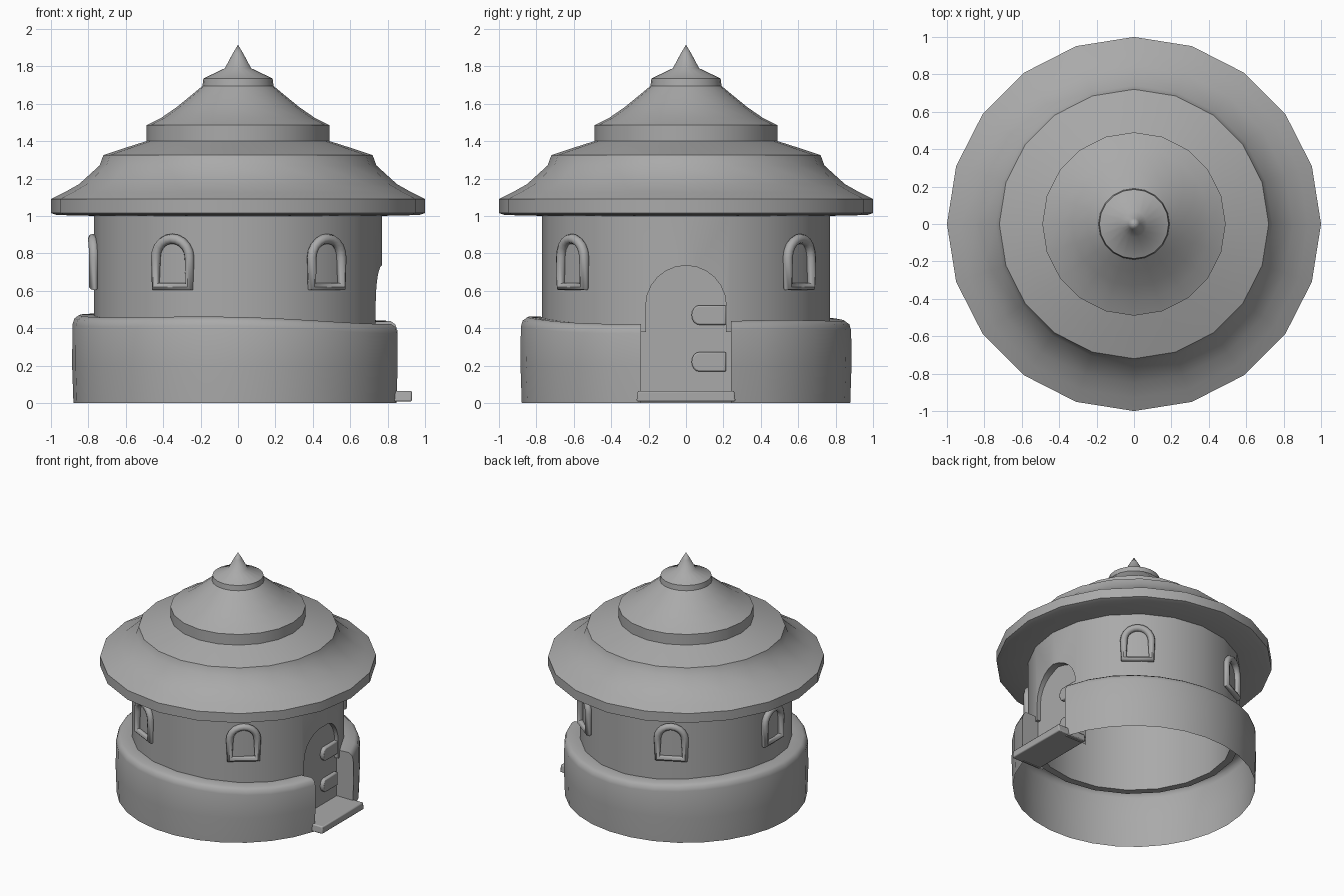
import bpy
import bmesh
from math import sin, cos, pi, asin, radians

cube = bpy.data.objects.get("Cube")
if cube:
    bpy.data.objects.remove(cube, do_unlink=True)

GREY = 0.4
clay = bpy.data.materials.new("plain_grey")
clay.use_nodes = True
clay.diffuse_color = (GREY, GREY, GREY, 1)
clay.node_tree.nodes["Principled BSDF"].inputs["Base Color"].default_value = (GREY, GREY, GREY, 1)

SIDES = 20
WALL_R = 0.77


def activate(ob):
    bpy.ops.object.select_all(action='DESELECT')
    ob.select_set(True)
    bpy.context.view_layer.objects.active = ob


def smooth(ob, angle=40):
    activate(ob)
    bpy.ops.object.shade_smooth_by_angle(angle=radians(angle))


def finish(name, bm):
    bmesh.ops.remove_doubles(bm, verts=bm.verts, dist=0.0005)
    bmesh.ops.recalc_face_normals(bm, faces=bm.faces)
    mesh = bpy.data.meshes.new(name)
    bm.to_mesh(mesh)
    bm.free()
    mesh.materials.append(clay)
    ob = bpy.data.objects.new(name, mesh)
    bpy.context.collection.objects.link(ob)
    return ob


def bridge(bm, rings, wrap):
    """Skin neighbouring rows of points with quads."""
    pairs = list(zip(rings, rings[1:]))
    if wrap:
        pairs.append((rings[-1], rings[0]))
    for a, b in pairs:
        for i in range(len(a) - 1):
            bm.faces.new((a[i], a[i + 1], b[i + 1], b[i]))


def lathe(name, profile):
    bm = bmesh.new()
    rings = []
    for k in range(SIDES):
        a = 2 * pi * k / SIDES
        rings.append([bm.verts.new((r * cos(a), r * sin(a), z)) for r, z in profile])
    bridge(bm, rings, True)
    return finish(name, bm)


def prism(name, outline, x0, x1):
    """Extrude a (y, z) outline along x."""
    bm = bmesh.new()
    face = bm.faces.new([bm.verts.new((x0, y, z)) for y, z in outline])
    new = bmesh.ops.extrude_face_region(bm, geom=[face])["geom"]
    bmesh.ops.translate(bm, vec=(x1 - x0, 0, 0),
                        verts=[v for v in new if isinstance(v, bmesh.types.BMVert)])
    return finish(name, bm)


def arch(w, bottom, spring, steps=12):
    top = [(w * cos(pi * i / steps), spring + w * sin(pi * i / steps)) for i in range(steps + 1)]
    return [(-w, bottom), (w, bottom)] + top


def bevel(ob, width):
    mod = ob.modifiers.new("soft_edges", 'BEVEL')
    mod.width = width
    mod.segments = 2
    smooth(ob)


# Tiered roof with pointed finial
roof = lathe("roof", [
    (0, 1.915), (0.03, 1.865), (0.07, 1.79), (0.185, 1.735), (0.19, 1.695),
    (0.25, 1.645), (0.33, 1.58), (0.41, 1.525), (0.49, 1.485), (0.49, 1.40),
    (0.60, 1.365), (0.72, 1.325), (0.74, 1.27), (0.85, 1.17), (0.93, 1.125),
    (1.0, 1.09), (1.0, 1.015), (0.97, 1.005), (0.75, 1.0), (0, 1.0)])
smooth(roof)

# Round wall with arched doorway
wall = lathe("wall", [(WALL_R, 0.38), (WALL_R, 1.01), (0.715, 1.01), (0.715, 0.38), (WALL_R, 0.38)])
cutter = prism("doorway_cutter", arch(0.215, 0.0, 0.52), 0.5, 1.1)
cutter.hide_render = True
cut = wall.modifiers.new("doorway", 'BOOLEAN')
cut.operation = 'DIFFERENCE'
cut.solver = 'EXACT'
cut.object = cutter
activate(wall)
bpy.ops.object.modifier_apply(modifier=cut.name)
bpy.data.objects.remove(cutter, do_unlink=True)
smooth(wall)

# Low outer plinth, open at the doorway, with an uneven rounded top
GAP = 0.24
bm = bmesh.new()
rows = []
start = asin(GAP / 0.88)
count = 28
for k in range(count + 1):
    a = start + (2 * pi - 2 * start) * k / count
    h = 0.45 - 0.02 * cos(a) + 0.01 * sin(3 * a)
    section = [(0.88, 0), (0.887, 0.2), (0.885, h - 0.05), (0.875, h - 0.018),
               (0.85, h), (0.75, h - 0.005)]
    end = k in (0, count)
    if end:
        section += [(0.70, h - 0.005), (0.70, 0)]
    row = []
    for r, z in section:
        t = a
        if end:
            t = asin(GAP / r) if k == 0 else -asin(GAP / r)
        row.append(bm.verts.new((r * cos(t), r * sin(t), z)))
    if end:
        bm.faces.new(row)
    rows.append(row[:6])
bridge(bm, rows, False)
plinth = finish("plinth", bm)
smooth(plinth)

# Door, two strap hinges and doorstep
smooth(prism("door", arch(0.24, 0.03, 0.52), 0.68, 0.705))
for label, z in (("upper", 0.47), ("lower", 0.22)):
    half = 0.052
    tip = [(0.07 - 0.04 * sin(pi * i / 8), z + half * cos(pi * i / 8)) for i in range(9)]
    hinge = prism(label + "_hinge", [(0.215, z - half), (0.215, z + half)] + tip, 0.70, 0.735)
    bevel(hinge, 0.008)
step = prism("doorstep", [(-0.265, 0.008), (0.265, 0.008), (0.258, 0.065), (-0.258, 0.065)], 0.68, 0.93)
bevel(step, 0.008)

# Rounded arched window frames bent around the wall
for n, degrees in enumerate((52, 117, 180, -117, -52)):
    curve = bpy.data.curves.new("window_frame", 'CURVE')
    curve.dimensions = '3D'
    curve.bevel_depth = 0.027
    curve.bevel_resolution = 2
    outline = arch(0.1, 0.622, 0.778, 10)
    line = curve.splines.new('POLY')
    line.points.add(len(outline) - 1)
    line.use_cyclic_u = True
    for p, (u, z) in zip(line.points, outline):
        a = radians(degrees) + u / WALL_R
        p.co = (0.776 * cos(a), 0.776 * sin(a), z, 1)
    curve.materials.append(clay)
    frame = bpy.data.objects.new("window_frame_%d" % (n + 1), curve)
    bpy.context.collection.objects.link(frame)
    activate(frame)
    bpy.ops.object.convert(target='MESH')
    smooth(bpy.context.object, 50)
